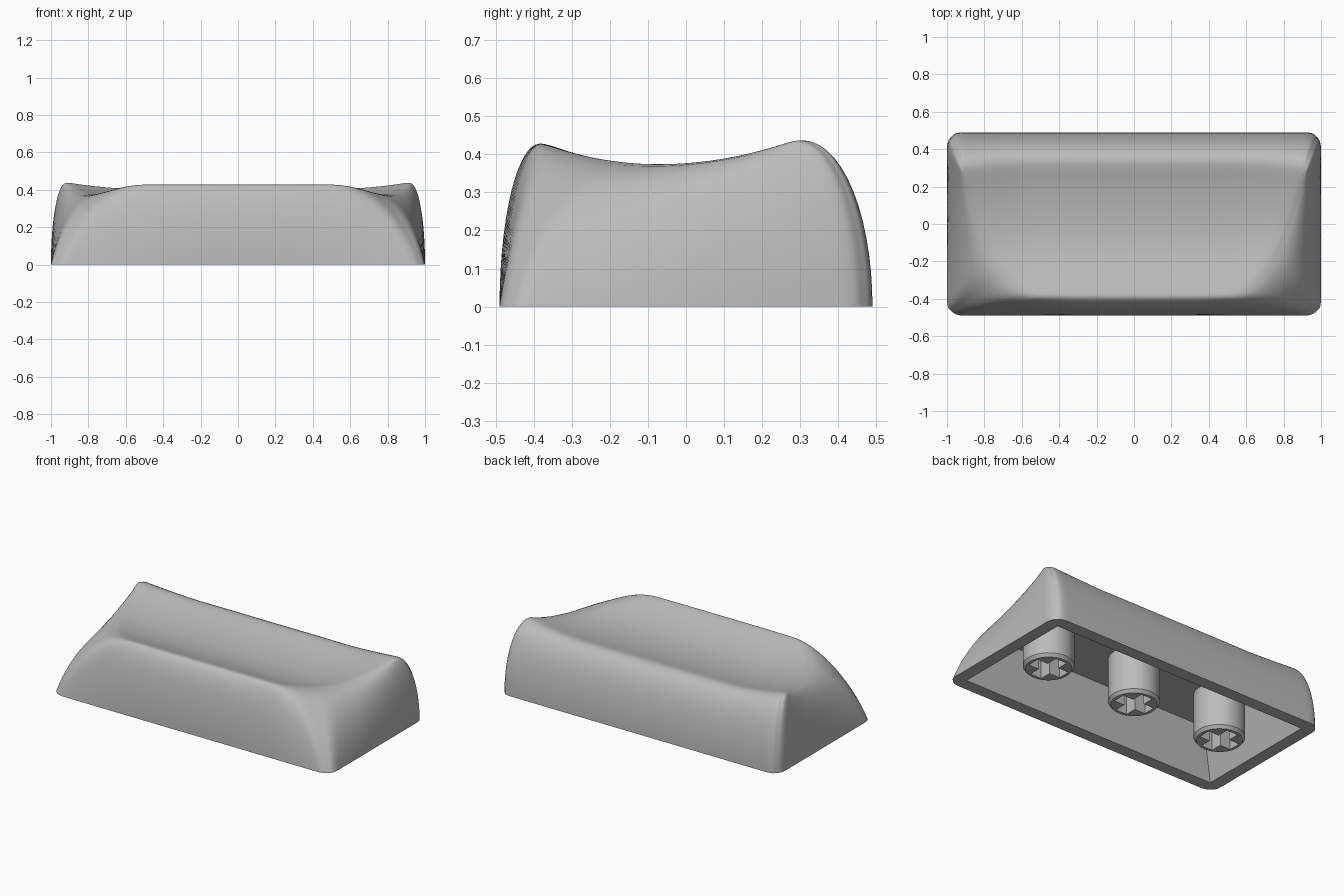
import bpy, bmesh
from math import sin, cos, pi, atan2, radians
from mathutils import Vector

old = bpy.data.objects.get("Cube")
if old:
    bpy.data.objects.remove(old, do_unlink=True)

grey = bpy.data.materials.new("light_grey_plastic")
grey.use_nodes = True
COLOUR = (0.5, 0.5, 0.5, 1)
grey.diffuse_color = COLOUR
grey.node_tree.nodes["Principled BSDF"].inputs["Base Color"].default_value = COLOUR


def loft(name, rings):
    """Skin a list of equal-length closed rings and cap both ends."""
    bm = bmesh.new()
    rows = [[bm.verts.new(p) for p in ring] for ring in rings]
    n = len(rows[0])
    for low, high in zip(rows, rows[1:]):
        for i in range(n):
            j = (i + 1) % n
            bm.faces.new((low[i], low[j], high[j], high[i]))
    bm.faces.new(rows[0][::-1])
    bm.faces.new(rows[-1])
    bmesh.ops.remove_doubles(bm, verts=bm.verts, dist=1e-5)
    bmesh.ops.recalc_face_normals(bm, faces=bm.faces)
    mesh = bpy.data.meshes.new(name)
    bm.to_mesh(mesh)
    bm.free()
    mesh.materials.append(grey)
    obj = bpy.data.objects.new(name, mesh)
    bpy.context.collection.objects.link(obj)
    bpy.ops.object.select_all(action="DESELECT")
    obj.select_set(True)
    bpy.context.view_layer.objects.active = obj
    bpy.ops.object.shade_smooth_by_angle(angle=radians(35))
    return obj


def clamp(v, limit):
    return max(-limit, min(limit, v))


def spline(points, steps):
    """Smooth curve through Vector points, mirrored in x at both ends."""
    def flip(p):
        return Vector((-p[0], p[1], -p[2], p[3]))
    pts = [flip(points[1])] + points + [flip(points[-2])]
    out = []
    for a, b, c, d in zip(pts, pts[1:], pts[2:], pts[3:]):
        for k in range(steps):
            t = k / steps
            out.append(b + (c - a) * (t / 2)
                       + (a * 2 - b * 5 + c * 4 - d) * (t * t / 2)
                       + (b * 3 - a - c * 3 + d) * (t ** 3 / 2))
    out.append(points[-1])
    return out + [flip(p) for p in out[-2:0:-1]]


def scoop(x, y, k):
    """Height of the scooped top; k runs from 0 at the middle to 1 at the rim."""
    dy = y + .02
    bend = .62 if dy < 0 else .45
    flare = .26 * max(0, abs(x) - .5) ** 2
    return .356 + flare + bend * dy * dy - .01 * k ** 16


# Half outline from front centre to back centre: base x, y, then rim x, y
outline = spline([Vector(p) for p in (
    (0, -.49, 0, -.384), (.55, -.49, .4, -.384),
    (.8, -.49, .53, -.378), (.92, -.49, .61, -.34),
    (.976, -.466, .69, -.26), (1, -.41, .755, -.165),
    (1, -.2, .81, -.05), (1, 0, .858, .09),
    (1, .25, .903, .22), (1, .41, .922, .28),
    (.976, .466, .912, .3), (.92, .49, .88, .313),
    (.7, .49, .7, .332), (.45, .49, .45, .338),
    (0, .49, 0, .338))], 6)
base = [(clamp(p[0], 1), clamp(p[1], .49)) for p in outline]
rim = [(p[2], p[3], scoop(p[2], p[3], 1)) for p in outline]

# Hollow underside: flat ceiling, tapered walls, square inner corners
CEILING = .3
inner = [(clamp(x, .92), clamp(y, .41)) for x, y in base]
rings = [[(x * .88, y * .82, CEILING) for x, y in inner],
         [(x, y, 0) for x, y in inner]]

# Outer walls: quarter-ellipse sweep, straightened at the sloping front corners
WALL = 14
for s in range(WALL + 1):
    a = s / WALL * pi / 2
    ring = []
    for (x, y), (rx, ry, rz) in zip(base, rim):
        straight = min(.42, 2 * max(0, abs(x) - abs(rx) - .08))
        f = (1 - straight) * (1 - cos(a)) + straight * sin(a)
        ring.append((x + (rx - x) * f, y + (ry - y) * f, rz * sin(a)))
    rings.append(ring)

# Scooped top: rings shrink from the rim to a short spine along the middle
DISH = 24
for s in range(1, DISH):
    k = 1 - (s / DISH) ** 1.4
    ring = []
    for rx, ry, _ in rim:
        x = rx * (.55 + .45 * k)
        y = ry * k - .02 * (1 - k)
        ring.append((x, y, scoop(x, y, k)))
    rings.append(ring)
loft("keycap_shell", rings)

# Stems: round posts with a cross-shaped socket
RADIUS, ARM, HALF = .15, .115, .04
corner = atan2(HALF, ARM)
quarter = sorted([corner, pi / 4, pi / 2 - corner]
                 + [i * pi / 16 for i in range(8) if i != 4])
angles = [q * pi / 2 + a for q in range(4) for a in quarter]


def circle(x, r, z):
    return [(x + r * cos(a), r * sin(a), z) for a in angles]


def cross(x, z):
    ring = []
    for a in angles:
        c, s = abs(cos(a)) + 1e-9, abs(sin(a)) + 1e-9
        r = max(min(ARM / c, HALF / s), min(HALF / c, ARM / s))
        ring.append((x + r * cos(a), r * sin(a), z))
    return ring


for name, x in (("right_stem", -.645), ("middle_stem", 0), ("left_stem", .645)):
    loft(name, [circle(x, RADIUS, CEILING + .01), circle(x, RADIUS, .02),
                circle(x, RADIUS - .015, 0), cross(x, 0), cross(x, .22)])
